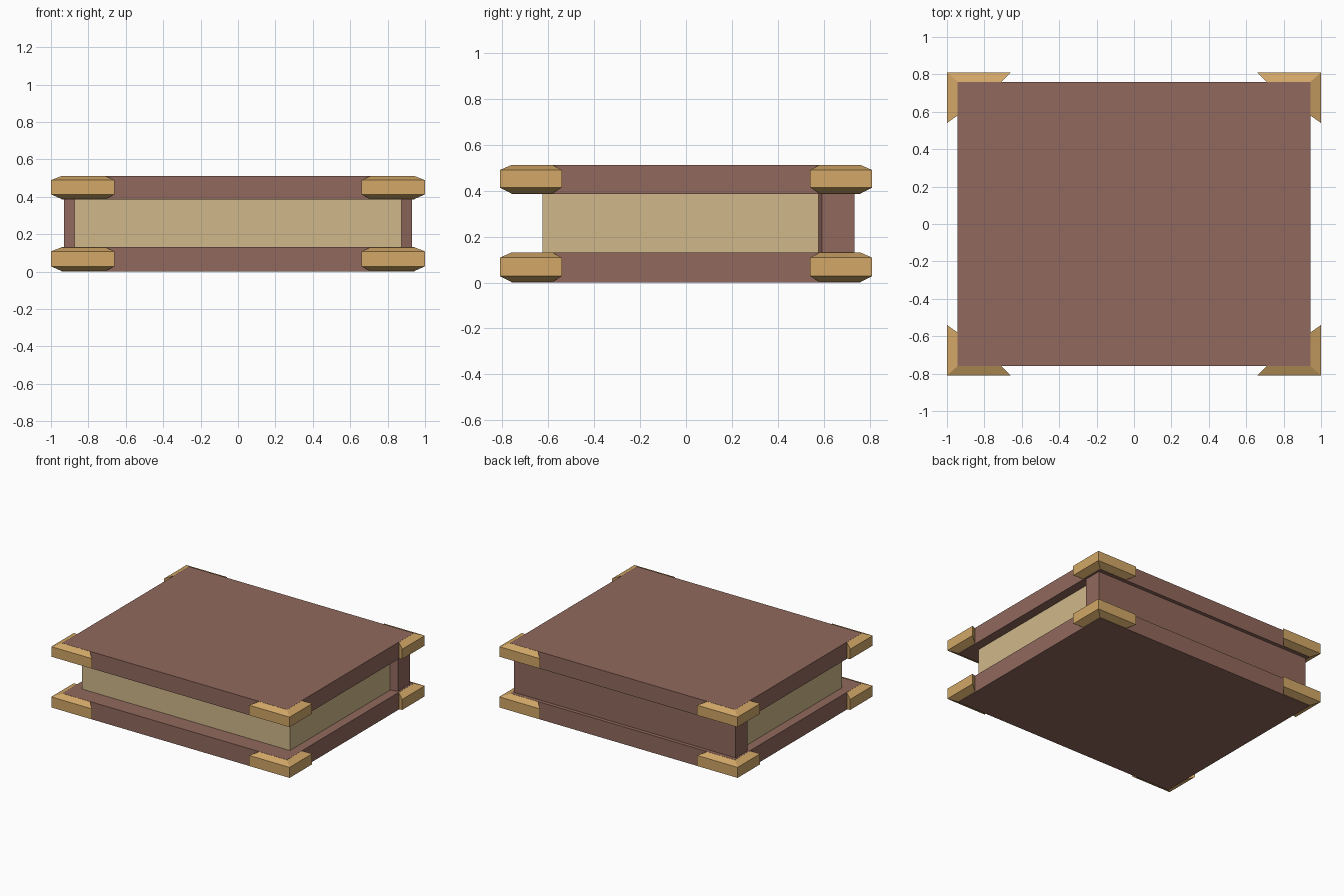
import bpy, bmesh

if "Cube" in bpy.data.objects:
    bpy.data.objects.remove(bpy.data.objects["Cube"])


def material(name, srgb):
    m = bpy.data.materials.new(name)
    lin = [((c / 255 + 0.055) / 1.055) ** 2.4 for c in srgb]
    m.diffuse_color = (*lin, 1)
    m.use_nodes = True
    m.node_tree.nodes["Principled BSDF"].inputs["Base Color"].default_value = m.diffuse_color
    return m


leather = material("brown leather", (145, 105, 93))
brass = material("brass", (210, 167, 103))
paper = material("paper", (208, 185, 138))


def finish(name, bm, mat):
    bmesh.ops.recalc_face_normals(bm, faces=bm.faces)
    me = bpy.data.meshes.new(name)
    bm.to_mesh(me)
    bm.free()
    me.materials.append(mat)
    ob = bpy.data.objects.new(name, me)
    bpy.context.collection.objects.link(ob)
    return ob


def prism(name, outline, z0, z1, mat):
    """Extrude a plan outline from z0 to z1."""
    bm = bmesh.new()
    face = bm.faces.new([bm.verts.new((x, y, z0)) for x, y in outline])
    ext = bmesh.ops.extrude_face_region(bm, geom=[face])
    top = [v for v in ext["geom"] if isinstance(v, bmesh.types.BMVert)]
    bmesh.ops.translate(bm, verts=top, vec=(0, 0, z1 - z0))
    return finish(name, bm, mat)


def rect(x, y0, y1):
    return [(-x, y0), (x, y0), (x, y1), (-x, y1)]


def corner(name, sx, sy, z0, z1):
    """L-shaped bevelled guard: a four-point section swept round the corner."""
    inner = [(0.71, 0.76), (0.943, 0.76), (0.943, 0.58)]
    outer = [(0.66, 0.81), (1.0, 0.81), (1.0, 0.54)]
    bm = bmesh.new()
    rings = []
    for (ix, iy), (ox, oy) in zip(inner, outer):
        section = [(ix, iy, z0 + 0.003), (ox, oy, z0 + 0.028),
                   (ox, oy, z1 - 0.023), (ix, iy, z1 - 0.001)]
        rings.append([bm.verts.new((sx * x, sy * y, z)) for x, y, z in section])
    for a, b in zip(rings, rings[1:]):
        for i in range(4):
            j = (i + 1) % 4
            bm.faces.new((a[i], a[j], b[j], b[i]))
    bm.faces.new(rings[0])
    bm.faces.new(rings[-1])
    return finish(name, bm, brass)


# Covers with their corner guards
for label, z0, z1 in (("bottom", 0.0, 0.131), ("top", 0.385, 0.512)):
    prism(label + "_cover", rect(0.943, -0.76, 0.76), z0, z1, leather)
    for sx, side in ((-1, "left"), (1, "right")):
        for sy, end in ((-1, "front"), (1, "back")):
            corner(f"{label}_{end}_{side}_corner_guard", sx, sy, z0, z1)

# Page block
prism("pages", rect(0.873, -0.625, 0.6), 0.131, 0.385, paper)

# Spine with slanted inner edges
prism("spine", [(-0.87, 0.575), (0.87, 0.575), (0.93, 0.592), (0.93, 0.732),
                (-0.93, 0.732), (-0.93, 0.592)], 0.131, 0.385, leather)
